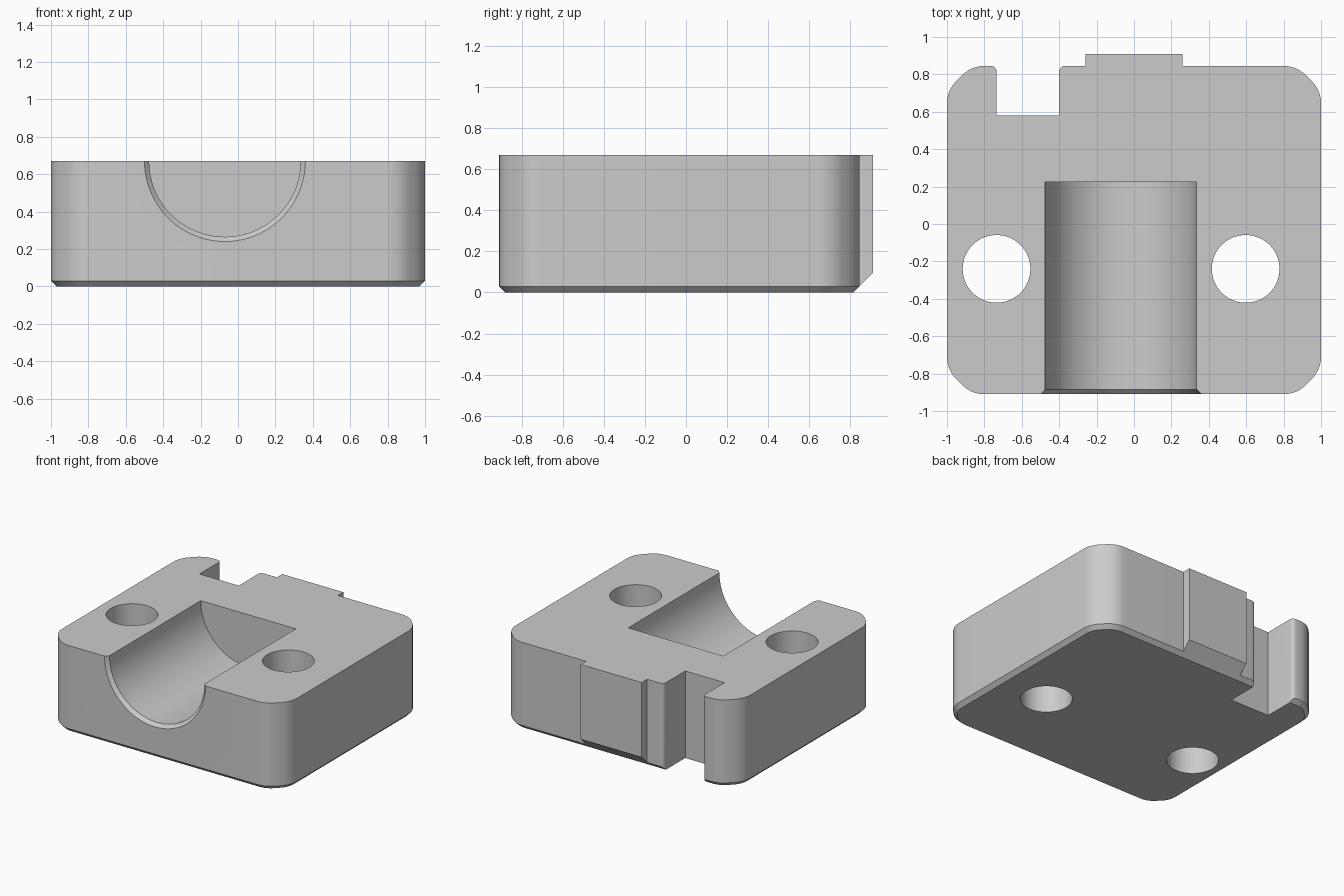
import bpy, bmesh, math
from math import sin, cos, radians, tau

cube = bpy.data.objects.get("Cube")
if cube:
    bpy.data.objects.remove(cube, do_unlink=True)

HEIGHT, CHAMFER = 0.67, 0.03
FRONT, BACK, TAB_BACK = -0.91, 0.845, 0.91

grey = bpy.data.materials.new("plain grey")
grey.use_nodes = True
grey.diffuse_color = (0.6, 0.6, 0.6, 1)
grey.node_tree.nodes["Principled BSDF"].inputs["Base Color"].default_value = (0.6, 0.6, 0.6, 1)


def loft(name, rings):
    """Closed solid through rings that have equal point counts."""
    bm = bmesh.new()
    loops = [[bm.verts.new(p) for p in ring] for ring in rings]
    bm.faces.new(loops[0])
    bm.faces.new(loops[-1])
    for a, b in zip(loops, loops[1:]):
        for i in range(len(a)):
            j = (i + 1) % len(a)
            bm.faces.new((a[i], a[j], b[j], b[i]))
    bmesh.ops.recalc_face_normals(bm, faces=bm.faces)
    mesh = bpy.data.meshes.new(name)
    bm.to_mesh(mesh)
    bm.free()
    mesh.materials.append(grey)
    obj = bpy.data.objects.new(name, mesh)
    bpy.context.collection.objects.link(obj)
    return obj


def arc(cx, cy, r, start, end, steps):
    angles = [radians(start + (end - start) * i / steps) for i in range(steps + 1)]
    return [(cx + r * cos(a), cy + r * sin(a)) for a in angles]


def combine(target, tool, operation):
    tool.hide_render = True
    mod = target.modifiers.new(tool.name, 'BOOLEAN')
    mod.operation, mod.solver, mod.object = operation, 'EXACT', tool
    bpy.context.view_layer.objects.active = target
    bpy.ops.object.modifier_apply(modifier=mod.name)
    bpy.data.objects.remove(tool, do_unlink=True)


def body_outline(inset, z):
    """Rectangle with bevelled corners whose bevel ends are rounded."""
    r = 0.17 - inset
    cut = 0.13 - inset * (2 - math.sqrt(2))
    t = r * math.tan(radians(22.5))
    hx, hy, mid = 1 - inset, (BACK - FRONT) / 2 - inset, (BACK + FRONT) / 2
    corner = arc(hx - r, hy - cut - t, r, 0, 45, 6) + arc(hx - cut - t, hy - r, r, 45, 90, 6)
    pts = []
    for sx, sy in ((1, 1), (-1, 1), (-1, -1), (1, -1)):
        part = [(sx * x, mid + sy * y, z) for x, y in corner]
        pts += part if sx == sy else part[::-1]
    return pts


# Main block with a bevelled lower rim
block = loft("mounting_block", [body_outline(CHAMFER, 0), body_outline(0, CHAMFER),
                                body_outline(0, HEIGHT)])

# Raised rear pad with a sloped underside
pad = [(0.7, 0.1), (0.7, HEIGHT), (TAB_BACK, HEIGHT),
       (TAB_BACK, CHAMFER + TAB_BACK - BACK), (BACK, CHAMFER), (0.8, 0.06)]
combine(block, loft("rear_pad", [[(x, y, z) for y, z in pad] for x in (-0.26, 0.26)]), 'UNION')

# Rear slot with rounded mouth edges
slot_mid, slot_half, lip = -0.5675, 0.1675, 0.03
side = [(slot_half, 0.58)] + arc(slot_half + lip, BACK - lip, lip, 180, 90, 5) + [(slot_half + lip, 1)]
slot = [(slot_mid + x, y) for x, y in side] + [(slot_mid - x, y) for x, y in reversed(side)]
combine(block, loft("slot_cutter", [[(x, y, z) for x, y in slot] for z in (-0.1, 0.8)]), 'DIFFERENCE')

# Half-round cradle with a bevelled front rim
cradle = [(FRONT - 0.04, 0.47), (FRONT + 0.025, 0.405), (0.225, 0.405)]
combine(block, loft("cradle_cutter", [[(x, y, z) for x, z in arc(-0.07, HEIGHT, r, 0, 360, 96)[:-1]]
                                      for y, r in cradle]), 'DIFFERENCE')

# Two vertical bolt holes
for x in (-0.735, 0.597):
    ring = arc(x, -0.24, 0.181, 0, 360, 64)[:-1]
    combine(block, loft("bolt_hole_cutter", [[(px, py, z) for px, py in ring] for z in (-0.1, 0.8)]),
            'DIFFERENCE')

bpy.ops.object.select_all(action='DESELECT')
block.select_set(True)
bpy.context.view_layer.objects.active = block
bpy.ops.object.shade_smooth_by_angle(angle=radians(25))
